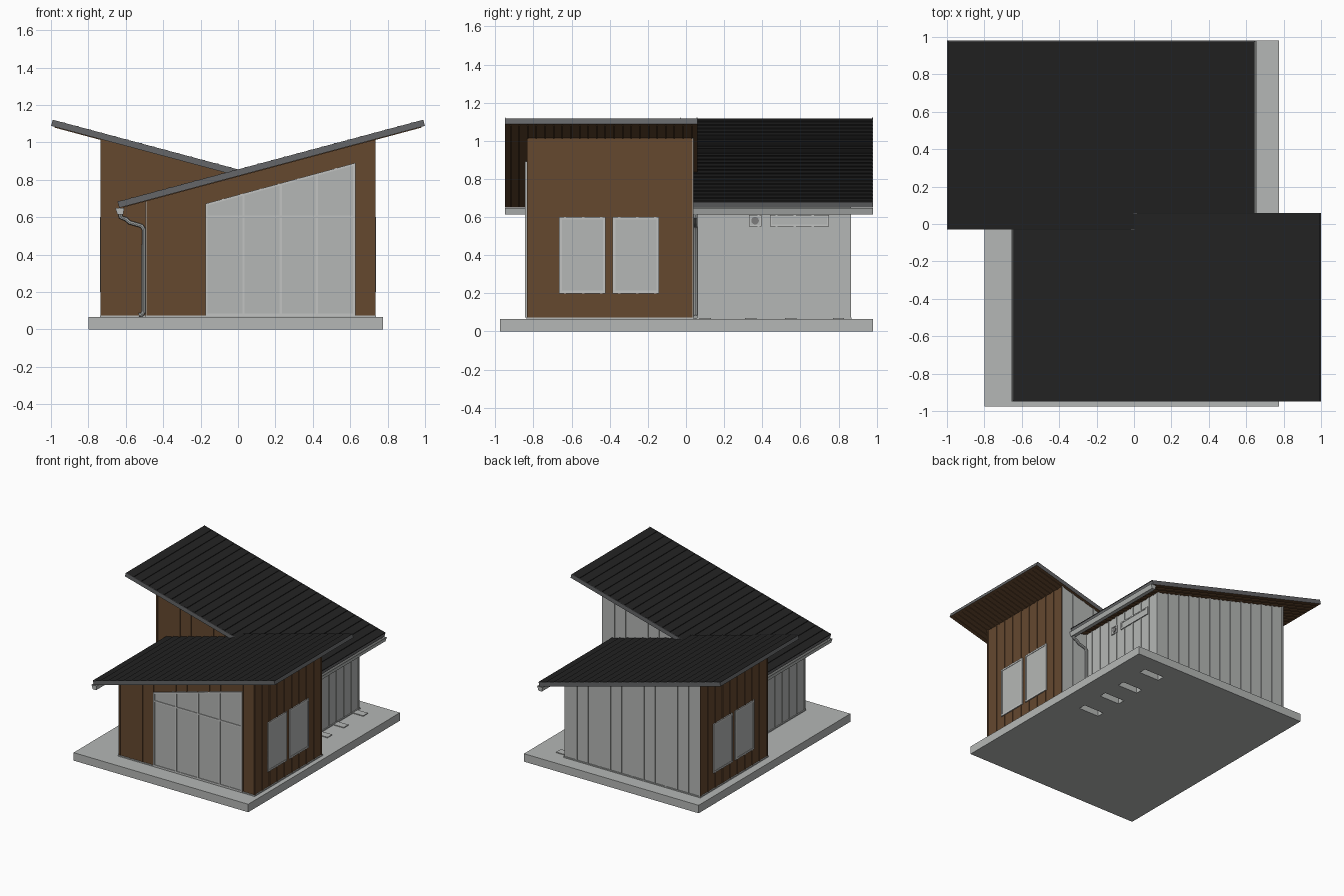
import bpy, bmesh, math
from mathutils import Matrix, Vector

cube = bpy.data.objects.get("Cube")
if cube:
    bpy.data.objects.remove(cube, do_unlink=True)


def material(name, r, g, b):
    m = bpy.data.materials.new(name)
    m.use_nodes = True
    m.diffuse_color = (r, g, b, 1)
    m.node_tree.nodes["Principled BSDF"].inputs["Base Color"].default_value = (r, g, b, 1)
    return m


PALE = material("pale grey", .46, .475, .465)
BROWN = material("timber brown", .13, .065, .028)
BLACK = material("roof black", .016, .016, .016)
TRIM = material("trim grey", .13, .133, .138)
FRAME = material("frame grey", .54, .55, .54)
DARK = material("vent grey", .2, .2, .2)

SLOPE, EAVE_X, EAVE_Z = .268, -.635, .65      # underside of the front roof
LOW, HIGH, FRONT, BACK = -.49, .73, -.83, .035  # wall lines of the front wing
FLOOR, SKIN = .065, .005
HERE = Matrix.Identity(4)
# The rear wing is the front wing turned half round
TURNED = Matrix.Translation((0, .03, 0)) @ Matrix.Rotation(math.pi, 4, "Z")


def under(x):
    return EAVE_Z + SLOPE * (x - EAVE_X)


def prism(bm, points, y0, y1):
    """Extrude an xz outline along y."""
    a = [bm.verts.new((x, y0, z)) for x, z in points]
    b = [bm.verts.new((x, y1, z)) for x, z in points]
    bm.faces.new(a)
    bm.faces.new(b[::-1])
    for i in range(len(a)):
        j = (i + 1) % len(a)
        bm.faces.new((a[i], b[i], b[j], a[j]))


def box(bm, x0, x1, y0, y1, z0, z1):
    prism(bm, [(x0, z0), (x1, z0), (x1, z1), (x0, z1)], y0, y1)


def finish(name, bm, mats, frame=HERE, rule=None):
    bmesh.ops.recalc_face_normals(bm, faces=bm.faces)
    bm.transform(frame)
    bm.normal_update()
    if rule:
        for f in bm.faces:
            f.material_index = rule(f)
    mesh = bpy.data.meshes.new(name)
    bm.to_mesh(mesh)
    bm.free()
    for m in mats:
        mesh.materials.append(m)
    ob = bpy.data.objects.new(name, mesh)
    bpy.context.collection.objects.link(ob)
    return ob


def steps(a, b, gap):
    n = round((b - a) / gap)
    return [a + (b - a) * i / n for i in range(n + 1)]


def side_window(name, x, out, y0, y1, z0, z1, frame=HERE, edge=.014):
    """Flat window on a wall facing along x."""
    def span(depth):
        return sorted((x, x + out * depth))
    bm = bmesh.new()
    box(bm, *span(.006), y0, y1, z0, z1)
    finish(name + "_glass", bm, [PALE], frame)
    bm = bmesh.new()
    for a, b in ((y0, y0 + edge), (y1 - edge, y1)):
        box(bm, *span(.009), a, b, z0, z1)
    for a, b in ((z0, z0 + edge), (z1 - edge, z1)):
        box(bm, *span(.009), y0 + edge, y1 - edge, a, b)
    finish(name + "_frame", bm, [FRAME], frame)


def walls(name, frame):
    side = frame.to_3x3() @ Vector((1, 0, 0))

    def rule(f):
        return 0 if f.normal.y < -.5 or f.normal.dot(side) > .5 else 1

    bm = bmesh.new()
    prism(bm, [(LOW, FLOOR), (HIGH, FLOOR), (HIGH, under(HIGH)), (LOW, under(LOW))], FRONT, BACK)
    finish(name + "_walls", bm, [BROWN, PALE], frame, rule)

    # Upright battens, coloured like the wall they sit on
    half = .006
    for label, y0, y1, front in (("outer", FRONT - SKIN, FRONT, True), ("inner", BACK, BACK + SKIN, False)):
        bm = bmesh.new()
        for x in steps(LOW + half, HIGH - half, .1):
            a, b = x - half, x + half
            prism(bm, [(a, FLOOR), (b, FLOOR), (b, under(b)), (a, under(a))], y0, y1)
        brown = front == (frame is HERE)
        finish(f"{name}_{label}_battens", bm, [BROWN if brown else PALE], frame)
    for label, x0, x1, mat in (("high", HIGH, HIGH + SKIN, BROWN), ("low", LOW - SKIN, LOW, PALE)):
        bm = bmesh.new()
        for y in steps(FRONT + half, BACK - half, .1):
            box(bm, x0, x1, y - half, y + half, FLOOR, under(x0))
        finish(f"{name}_{label}_battens", bm, [mat], frame)

    # Pale strip at the foot of the walls
    bm = bmesh.new()
    box(bm, LOW - .007, HIGH + .007, FRONT - .007, BACK + .007, FLOOR, FLOOR + .009)
    finish(name + "_plinth", bm, [PALE], frame)


def roof(name, frame):
    y0, y1, length, thick = -.95, .06, 1.692, .028
    tilt = (frame @ Matrix.Translation((EAVE_X, 0, EAVE_Z))
            @ Matrix.Rotation(-math.atan(SLOPE), 4, "Y"))
    # Deck with grey edges and a timber soffit
    bm = bmesh.new()
    box(bm, 0, length, y0, y1, 0, thick)
    finish(name + "_deck", bm, [TRIM, BROWN], tilt, lambda f: 1 if f.normal.z < -.8 else 0)
    bm = bmesh.new()
    for y in steps(y0 + .03, y1 - .03, .045):
        box(bm, .02, length - .02, y - .004, y + .004, -.004, 0)
    finish(name + "_soffit_boards", bm, [BROWN], tilt)
    # Stepped courses of roofing
    courses, outline = 24, [(length, thick), (0, thick)]
    for i in range(courses):
        outline += [(length * i / courses, thick + .008), (length * (i + 1) / courses, thick + .002)]
    bm = bmesh.new()
    prism(bm, outline, y0 + .004, y1 - .004)
    finish(name + "_courses", bm, [BLACK], tilt)
    # Edge strips
    bm = bmesh.new()
    for a in (y0, y1 - .004):
        box(bm, 0, length, a, a + .004, thick, thick + .006)
    finish(name + "_edge_strips", bm, [TRIM], tilt)
    # Gutter along the low eave
    bm = bmesh.new()
    prism(bm, [(-.656, .648), (-.645, .614), (-.614, .614), (-.608, .648),
               (-.613, .648), (-.618, .619), (-.641, .619), (-.651, .648)], y0, y1)
    for y in (y0, y1 - .005):
        prism(bm, [(-.656, .648), (-.645, .614), (-.614, .614), (-.608, .648)], y, y + .005)
    finish(name + "_gutter", bm, [PALE], frame)


def downpipe(name, frame):
    y = -.02
    path = [(-.628, .62), (-.628, .6), (-.6, .59), (-.58, .572), (-.515, .553),
            (-.504, .535), (-.504, .095), (-.512, .08), (-.53, .076)]
    curve = bpy.data.curves.new(name, "CURVE")
    curve.dimensions = "3D"
    curve.bevel_depth, curve.bevel_resolution = .011, 2
    curve.use_fill_caps = True
    line = curve.splines.new("POLY")
    line.points.add(len(path) - 1)
    for p, (x, z) in zip(line.points, path):
        p.co = (x, y, z, 1)
    curve.transform(frame)
    curve.materials.append(PALE)
    ob = bpy.data.objects.new(name, curve)
    bpy.context.collection.objects.link(ob)
    bpy.ops.object.select_all(action="DESELECT")
    ob.select_set(True)
    bpy.context.view_layer.objects.active = ob
    bpy.ops.object.convert(target="MESH")
    bpy.ops.object.shade_smooth_by_angle()


# Ground slab with four slots open underneath
bm = bmesh.new()
box(bm, -.8, .775, -.975, .98, 0, FLOOR)
slab = finish("ground_slab", bm, [PALE])
slots = (.1, .34, .55, .8)
bm = bmesh.new()
for y in slots:
    box(bm, .41, .59, y - .03, y + .03, -.1, .055)
cutter = finish("slot_cutter", bm, [PALE])
cutter.hide_render = True
cut = slab.modifiers.new("slots", "BOOLEAN")
cut.object, cut.solver = cutter, "EXACT"
bpy.context.view_layer.objects.active = slab
bpy.ops.object.modifier_apply(modifier=cut.name)
bpy.data.objects.remove(cutter, do_unlink=True)
bm = bmesh.new()
for y in slots:
    box(bm, .41, .59, y - .03, y + .03, FLOOR, FLOOR + .006)
finish("slot_covers", bm, [PALE])

# Two wings
for wing, frame in (("front_wing", HERE), ("rear_wing", TURNED)):
    walls(wing, frame)
    roof(wing + "_roof", frame)
    downpipe(wing + "_downpipe", frame)
    for i, y in enumerate((-.665, -.385)):
        side_window(f"{wing}_window_{i + 1}", HIGH, 1, y, y + .243, .2, .6, frame)

# Tall glazed front with a sloping head
X0, X1, BASE, BAR = -.175, .627, .072, .012


def head(x):
    return .672 + .272 * (x - X0)


bm = bmesh.new()
prism(bm, [(X0, BASE), (X1, BASE), (X1, head(X1)), (X0, head(X0))], FRONT - .008, FRONT)
finish("front_glazing", bm, [PALE])
bm = bmesh.new()
for x in (X0, .024, .222, .415, X1 - BAR):
    prism(bm, [(x, BASE), (x + BAR, BASE), (x + BAR, head(x + BAR)), (x, head(x))], FRONT - .014, FRONT)
for z in (BASE, .597):
    box(bm, X0, X1, FRONT - .013, FRONT, z, z + BAR)
prism(bm, [(X0, head(X0) - BAR), (X1, head(X1) - BAR), (X1, head(X1)), (X0, head(X0))], FRONT - .013, FRONT)
finish("front_glazing_bars", bm, [FRAME])

# High strip window and vent on the rear wing
side_window("strip_window", -LOW, 1, .44, .75, .55, .612, edge=.01)
side_window("vent", -LOW, 1, .33, .395, .55, .612, edge=.008)
bm = bmesh.new()
bmesh.ops.create_cone(bm, cap_ends=True, segments=16, radius1=.02, radius2=.02, depth=.008,
                      matrix=Matrix.Translation((.497, .3625, .581)) @ Matrix.Rotation(math.pi / 2, 4, "Y"))
finish("vent_disc", bm, [DARK])
